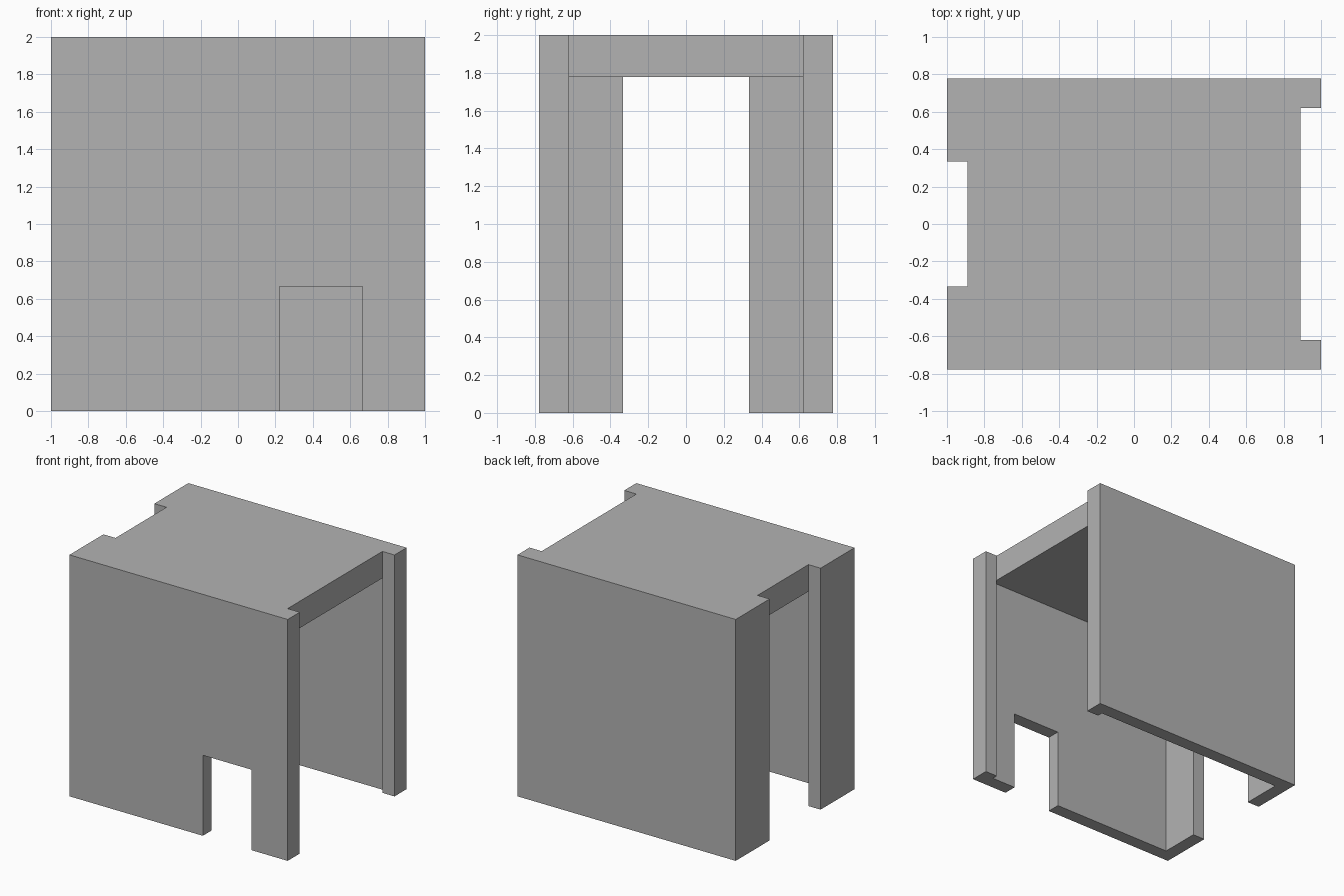
import bpy
import bmesh
from mathutils import Matrix, Vector

if "Cube" in bpy.data.objects:
    bpy.data.objects.remove(bpy.data.objects["Cube"], do_unlink=True)

U = 1 / 9            # wall thickness, the module of the whole model
DEPTH = 7 * U        # half depth
INNER = 8 * U        # inner face of the side walls
CEILING = 2 - 2 * U
POST = 0.62          # inner edge of the slim right-hand posts
PANEL = 3 * U        # inner edge of the wide left-hand panels
OUT = 1.5            # overshoot for cutters


def box(name, low, high):
    low, high = Vector(low), Vector(high)
    bm = bmesh.new()
    bmesh.ops.create_cube(bm, size=1)
    for v in bm.verts:
        v.co = [high[i] if v.co[i] > 0 else low[i] for i in range(3)]
    mesh = bpy.data.meshes.new(name)
    bm.to_mesh(mesh)
    bm.free()
    obj = bpy.data.objects.new(name, mesh)
    bpy.context.collection.objects.link(obj)
    return obj


def carve(target, name, low, high):
    cutter = box(name, low, high)
    cutter.hide_render = True
    mod = target.modifiers.new(name, "BOOLEAN")
    mod.operation = "DIFFERENCE"
    mod.solver = "EXACT"
    mod.object = cutter
    bpy.context.view_layer.objects.active = target
    bpy.ops.object.modifier_apply(modifier=name)
    bpy.data.objects.remove(cutter, do_unlink=True)


# Solid block that becomes the walls and roof
shelter = box("shelter_shell", (-1, -DEPTH, 0), (1, DEPTH, 2))

# Hollow interior, open at the bottom
carve(shelter, "room", (-INNER, -6 * U, -1), (INNER, 6 * U, CEILING))

# Side openings below the roof, then the recessed roof edges above them
for side, half in ((1, POST), (-1, PANEL)):
    for name, near, base, top in (("opening", 0.5, -1, CEILING),
                                  ("roof_notch", INNER, 1, 3)):
        xs = sorted((side * near, side * OUT))
        carve(shelter, name, (xs[0], -half, base), (xs[1], half, top))

# Small doorway in the front wall
carve(shelter, "doorway", (2 * U, -OUT, -1), (6 * U, -0.5, 6 * U))

# Merge coplanar faces left by the cuts
bm = bmesh.new()
bm.from_mesh(shelter.data)
bmesh.ops.remove_doubles(bm, verts=bm.verts, dist=0.0001)
bmesh.ops.dissolve_limit(bm, angle_limit=0.01, verts=bm.verts, edges=bm.edges)
bm.to_mesh(shelter.data)
bm.free()

# Single plain grey
grey = bpy.data.materials.new("plain_grey")
grey.use_nodes = True
colour = (0.45, 0.45, 0.45, 1)
grey.diffuse_color = colour
grey.node_tree.nodes["Principled BSDF"].inputs["Base Color"].default_value = colour
shelter.data.materials.clear()
shelter.data.materials.append(grey)
for face in shelter.data.polygons:
    face.material_index = 0
    face.use_smooth = False
